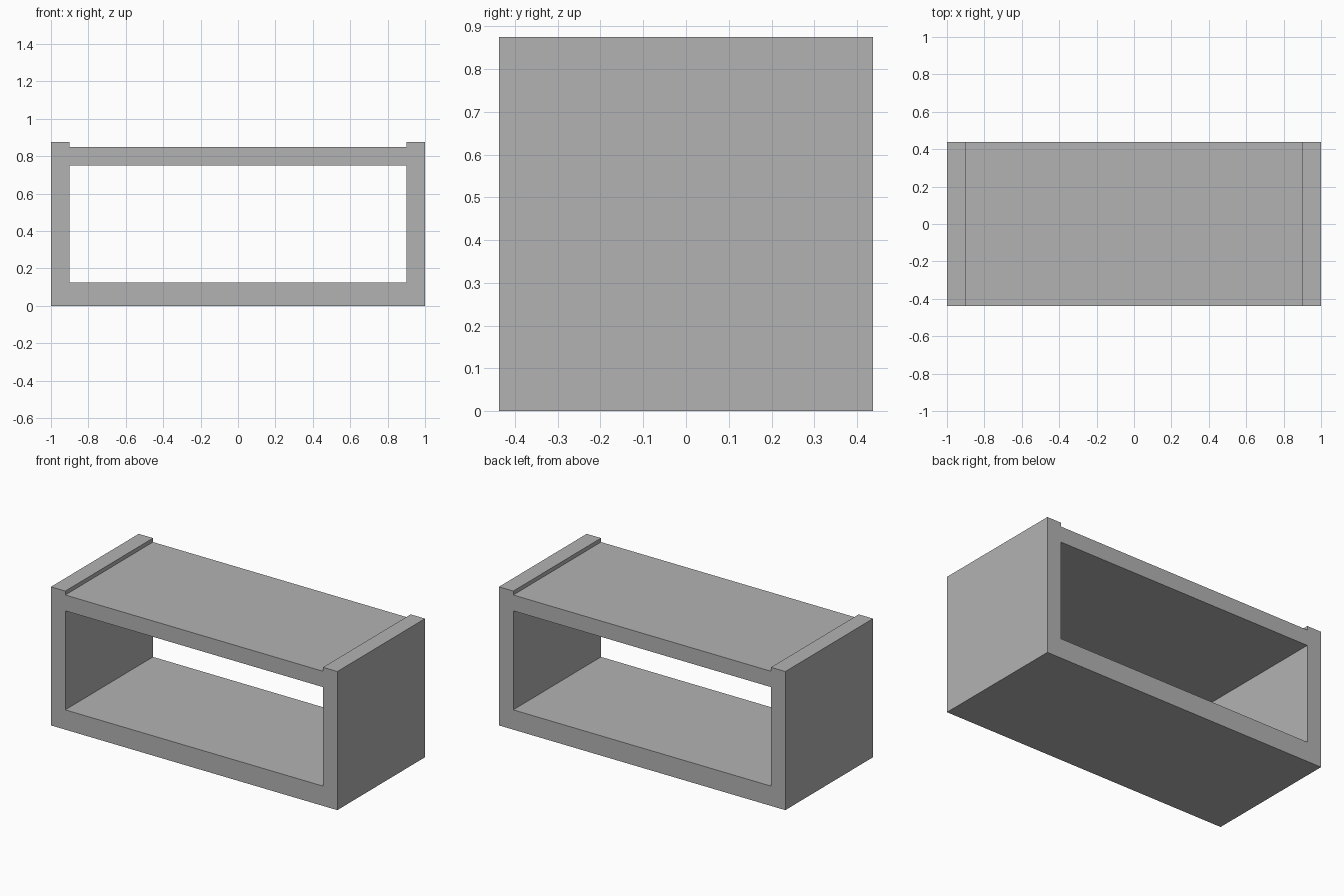
import bpy
import bmesh

if "Cube" in bpy.data.objects:
    bpy.data.objects.remove(bpy.data.objects["Cube"])

# Main dimensions
HALF_W, INNER_W = 1.0, 0.9
HALF_D = 0.4375
FLOOR_TOP, OPENING_TOP, SHELF_TOP, SIDE_TOP = 0.125, 0.75, 0.85, 0.875

grey = bpy.data.materials.new("plain grey")
grey.diffuse_color = (0.45, 0.45, 0.45, 1.0)
grey.use_nodes = True
grey.node_tree.nodes["Principled BSDF"].inputs["Base Color"].default_value = grey.diffuse_color

bm = bmesh.new()


def panel(points):
    """Front profile of one panel, in the x-z plane."""
    bm.faces.new([bm.verts.new((x, -HALF_D, z)) for x, z in points])


# Side panels, mirrored, with raised lips above the top board
for s in (-1, 1):
    panel([(s * HALF_W, 0), (s * INNER_W, 0), (s * INNER_W, FLOOR_TOP),
           (s * INNER_W, OPENING_TOP), (s * INNER_W, SHELF_TOP),
           (s * INNER_W, SIDE_TOP), (s * HALF_W, SIDE_TOP)])

# Thick base board and thinner top board
for low, high in ((0, FLOOR_TOP), (OPENING_TOP, SHELF_TOP)):
    panel([(-INNER_W, low), (INNER_W, low), (INNER_W, high), (-INNER_W, high)])

# Join the profile into one frame and extrude it to full depth
bmesh.ops.remove_doubles(bm, verts=bm.verts, dist=0.0001)
front = bm.faces[:]
result = bmesh.ops.extrude_face_region(bm, geom=front, use_keep_orig=True)
back = [g for g in result["geom"] if isinstance(g, bmesh.types.BMVert)]
bmesh.ops.translate(bm, verts=back, vec=(0, 2 * HALF_D, 0))
bmesh.ops.recalc_face_normals(bm, faces=bm.faces)

mesh = bpy.data.meshes.new("open_box_frame")
bm.to_mesh(mesh)
bm.free()
mesh.materials.append(grey)
frame = bpy.data.objects.new("open_box_frame", mesh)
bpy.context.collection.objects.link(frame)
